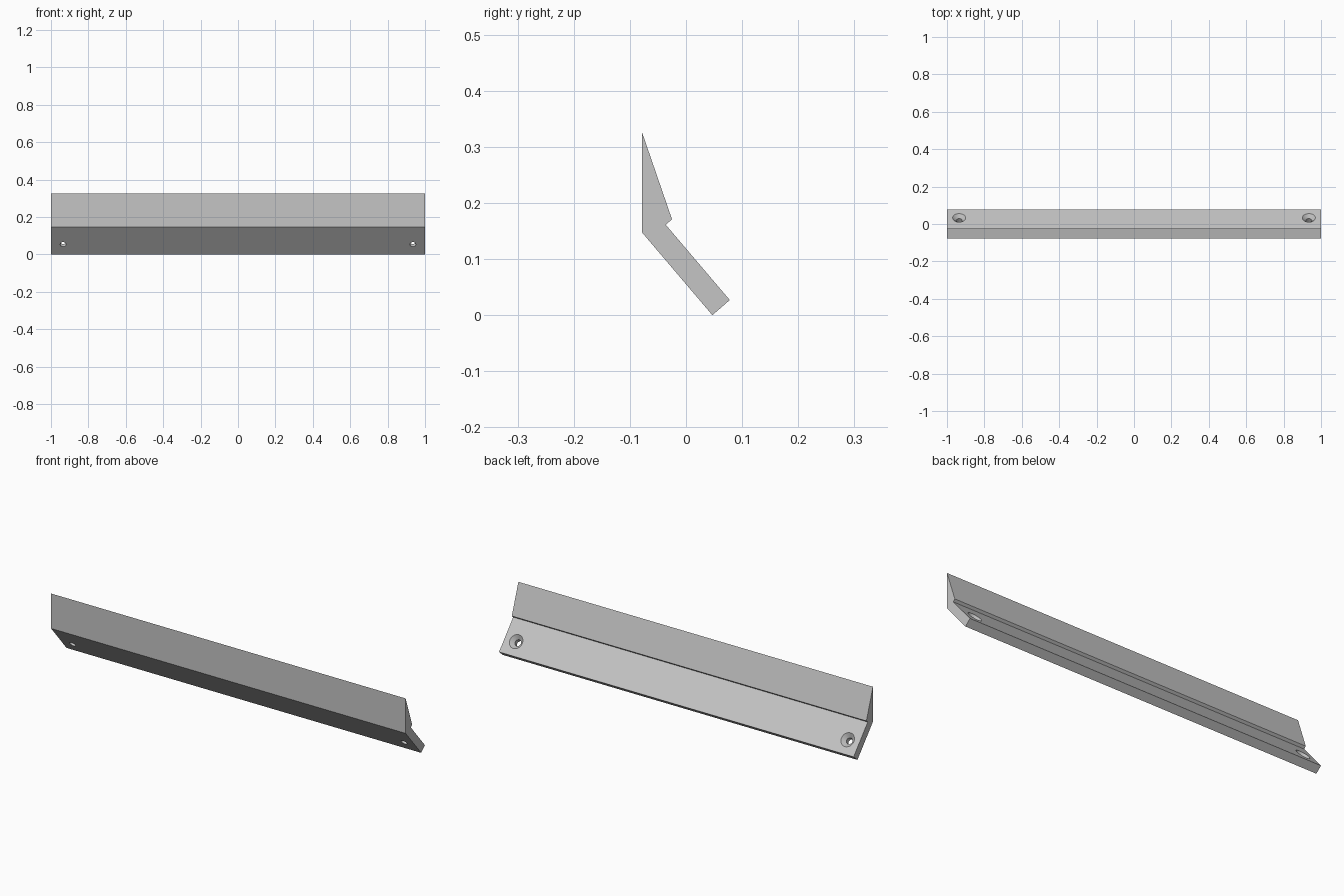
import bpy, bmesh, math
from mathutils import Vector, Matrix

cube = bpy.data.objects.get("Cube")
if cube:
    bpy.data.objects.remove(cube, do_unlink=True)

grey = bpy.data.materials.new("plain_grey")
grey.use_nodes = True
grey.diffuse_color = (0.56, 0.56, 0.56, 1)
grey.node_tree.nodes["Principled BSDF"].inputs["Base Color"].default_value = (0.56, 0.56, 0.56, 1)


def make_object(name, bm):
    bmesh.ops.recalc_face_normals(bm, faces=bm.faces)
    mesh = bpy.data.meshes.new(name)
    bm.to_mesh(mesh)
    bm.free()
    mesh.materials.append(grey)
    obj = bpy.data.objects.new(name, mesh)
    bpy.context.collection.objects.link(obj)
    return obj


# Bent strip: side profile (y, z) extruded along x
profile = [(-0.078, 0.325), (-0.078, 0.147), (0.047, 0.0),
           (0.078, 0.027), (-0.036, 0.161), (-0.025, 0.171)]
bm = bmesh.new()
face = bm.faces.new([bm.verts.new((-1, y, z)) for y, z in profile])
ext = bmesh.ops.extrude_face_region(bm, geom=[face])
bmesh.ops.translate(bm, vec=(2, 0, 0),
                    verts=[v for v in ext["geom"] if isinstance(v, bmesh.types.BMVert)])
strip = make_object("angled_strip", bm)

# Countersunk screw holes, square to the lower flange
normal = Vector((0, 0.134, 0.114)).normalized()
turn = normal.to_track_quat('Z', 'Y').to_matrix().to_4x4()
hole = [(-0.08, 0.016), (-0.019, 0.016), (0.0, 0.035), (0.03, 0.035)]  # depth, radius
sides = 32
bm = bmesh.new()
for side in (-1, 1):
    place = Matrix.Translation((side * 0.935, 0.033, 0.08)) @ turn
    rings = []
    for depth, radius in hole:
        rings.append([bm.verts.new(place @ Vector((radius * math.cos(a), radius * math.sin(a), depth)))
                      for a in (math.tau * i / sides for i in range(sides))])
    for low, high in zip(rings, rings[1:]):
        for i in range(sides):
            j = (i + 1) % sides
            bm.faces.new((low[i], low[j], high[j], high[i]))
    bm.faces.new(rings[0])
    bm.faces.new(rings[-1])
cutter = make_object("screw_hole_cutter", bm)
cutter.hide_render = True

cut = strip.modifiers.new("screw_holes", 'BOOLEAN')
cut.operation = 'DIFFERENCE'
cut.solver = 'EXACT'
cut.object = cutter
bpy.context.view_layer.objects.active = strip
strip.select_set(True)
bpy.ops.object.modifier_apply(modifier=cut.name)
bpy.data.objects.remove(cutter, do_unlink=True)

# Smooth hole walls, crisp edges elsewhere
bpy.ops.object.shade_smooth_by_angle(angle=math.radians(25))
